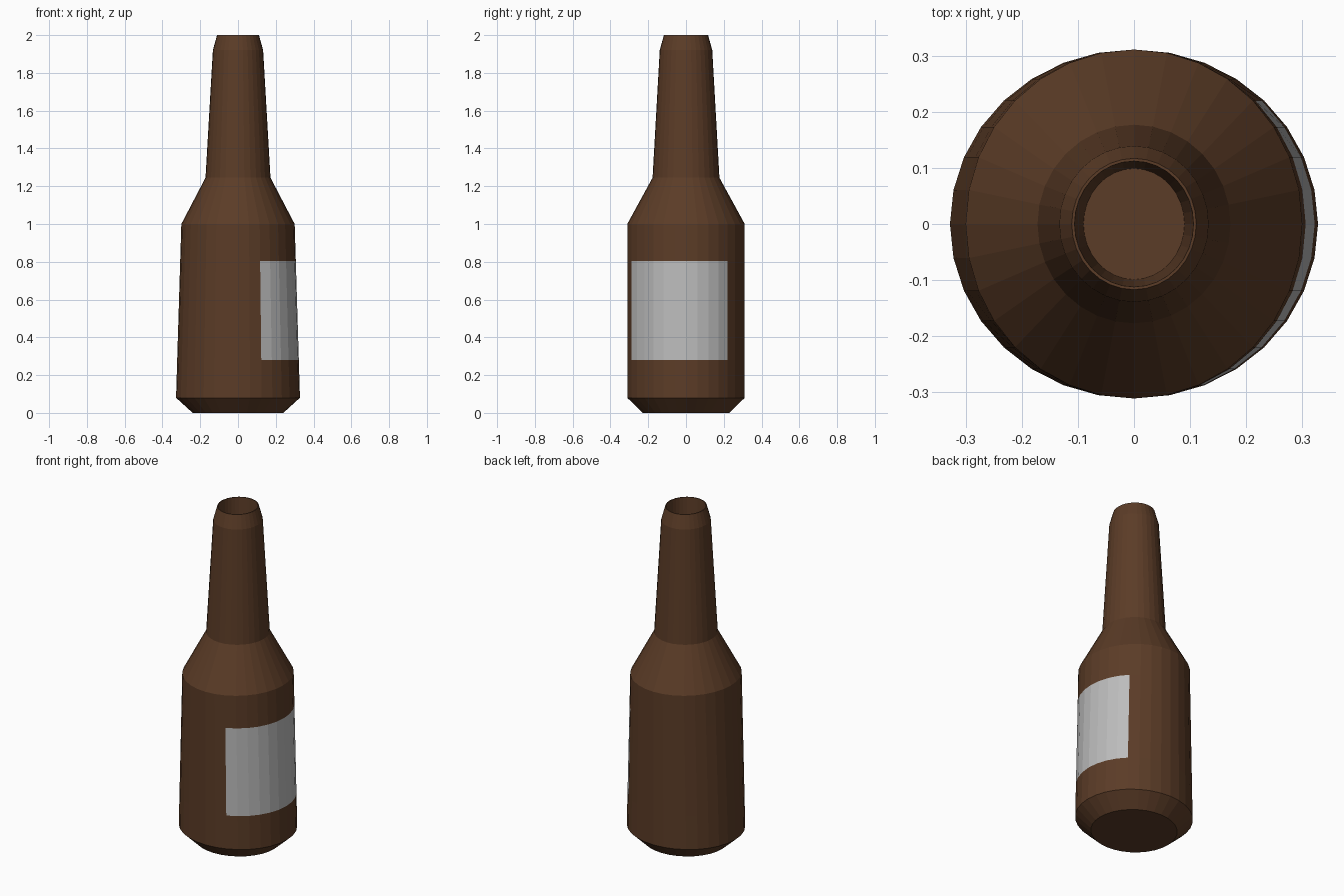
import bpy, bmesh, math

if "Cube" in bpy.data.objects:
    bpy.data.objects.remove(bpy.data.objects["Cube"])

SIDES = 32

def material(name, rgb):
    m = bpy.data.materials.new(name)
    m.diffuse_color = (*rgb, 1)
    m.use_nodes = True
    m.node_tree.nodes["Principled BSDF"].inputs["Base Color"].default_value = m.diffuse_color
    return m

# Profile rings: x radius, y radius, height (outside upwards, then down the mouth)
rings = [
    (0.24, 0.23, 0.0),
    (0.328, 0.311, 0.08),
    (0.322, 0.311, 0.28),    # label bottom
    (0.306, 0.311, 0.805),   # label top
    (0.30, 0.311, 1.0),
    (0.172, 0.177, 1.245),
    (0.133, 0.139, 1.92),
    (0.111, 0.117, 2.0),
    (0.106, 0.112, 2.0),
    (0.09, 0.099, 1.7),
]

bm = bmesh.new()
loops = []
for rx, ry, z in rings:
    loops.append([bm.verts.new((rx * math.cos(math.tau * i / SIDES),
                                ry * math.sin(math.tau * i / SIDES), z))
                  for i in range(SIDES)])

# Walls, with the label as coloured faces wrapping the right side
for r, (low, high) in enumerate(zip(loops, loops[1:])):
    for i in range(SIDES):
        j = (i + 1) % SIDES
        face = bm.faces.new((low[i], low[j], high[j], high[i]))
        if r == 2 and (i < 4 or i >= SIDES - 6):
            face.material_index = 1

# Base and floor inside the mouth
bm.faces.new(loops[0][::-1])
bm.faces.new(loops[-1])

mesh = bpy.data.meshes.new("bottle")
bm.to_mesh(mesh)
bm.free()
mesh.materials.append(material("brown_glass", (0.105, 0.045, 0.02)))
mesh.materials.append(material("label_paper", (0.5, 0.5, 0.5)))
bottle = bpy.data.objects.new("bottle", mesh)
bpy.context.collection.objects.link(bottle)
